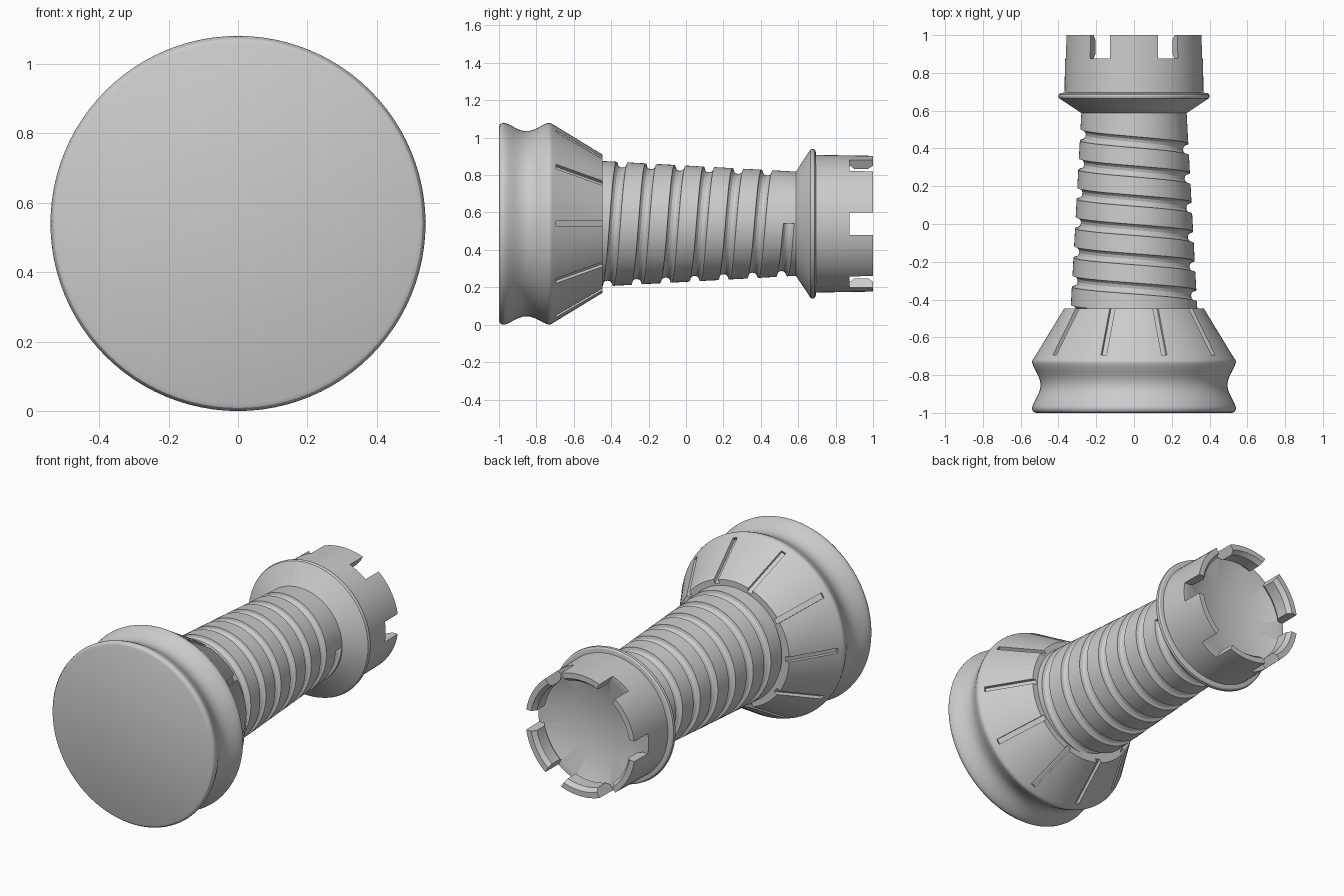
import bpy, bmesh
from math import sin, cos, pi, tau, atan
from mathutils import Vector, Matrix

AXIS_Z = 0.54
SIDES = 96
if "Cube" in bpy.data.objects:
    bpy.data.objects.remove(bpy.data.objects["Cube"])

grey = bpy.data.materials.new("plain grey")
grey.use_nodes = True
grey.diffuse_color = (0.6, 0.6, 0.6, 1)
grey.node_tree.nodes["Principled BSDF"].inputs["Base Color"].default_value = (0.6, 0.6, 0.6, 1)


def finish(bm, name):
    bmesh.ops.recalc_face_normals(bm, faces=bm.faces[:])
    mesh = bpy.data.meshes.new(name)
    bm.to_mesh(mesh)
    bm.free()
    mesh.materials.append(grey)
    obj = bpy.data.objects.new(name, mesh)
    bpy.context.collection.objects.link(obj)
    return obj


def skin(rings, name):
    """Join rings of points into a closed solid with flat ends."""
    bm = bmesh.new()
    rows = [[bm.verts.new(p) for p in ring] for ring in rings]
    for a, b in zip(rows, rows[1:]):
        for i in range(len(a)):
            j = (i + 1) % len(a)
            bm.faces.new((a[i], a[j], b[j], b[i]))
    bm.faces.new(rows[0])
    bm.faces.new(rows[-1])
    return finish(bm, name)


def around(r, y, a):
    return Vector((r * cos(a), y, AXIS_Z + r * sin(a)))


def lathe(profile, name):
    return skin([[around(r, y, tau * i / SIDES) for i in range(SIDES)]
                 for r, y in profile], name)


def radial_boxes(count, size, r, y, tilt, name):
    """Boxes spaced around the long axis, sized (radial, along, across)."""
    bm = bmesh.new()
    for k in range(count):
        mat = (Matrix.Translation((0, 0, AXIS_Z)) @ Matrix.Rotation(-tau * k / count, 4, "Y")
               @ Matrix.Translation((r, y, 0)) @ Matrix.Rotation(tilt, 4, "Z")
               @ Matrix.Diagonal((*size, 1)))
        bmesh.ops.create_cube(bm, size=1, matrix=mat)
    return finish(bm, name)


def activate(obj):
    bpy.ops.object.select_all(action="DESELECT")
    obj.select_set(True)
    bpy.context.view_layer.objects.active = obj


def carve(obj, cutter):
    cutter.hide_render = True
    mod = obj.modifiers.new("carve", "BOOLEAN")
    mod.operation = "DIFFERENCE"
    mod.solver = "EXACT"
    mod.object = cutter
    activate(obj)
    bpy.ops.object.modifier_apply(modifier=mod.name)
    bpy.data.objects.remove(cutter)


def smooth(obj):
    activate(obj)
    bpy.ops.object.shade_smooth_by_angle(angle=0.5)


# Base: rounded rims, hollow waist between them and a cone
waist = [(0.538 - 0.043 * sin(pi * t / 12) ** 1.3, -0.965 + 0.225 * t / 12) for t in range(13)]
base = lathe([(0.52, -1), (0.531, -0.995), (0.538, -0.985), (0.54, -0.975)] + waist
             + [(0.54, -0.73), (0.537, -0.72), (0.53, -0.71), (0.37, -0.447)], "base")
slope = atan(0.16 / 0.263)
carve(base, radial_boxes(10, (0.04, 0.32, 0.03), 0.437, -0.557, slope, "slot_cutter"))

# Shaft: tapered column with a spiral groove
shaft = lathe([(0.336, -0.46), (0.278, 0.6)], "shaft")
STEPS, TURNS, PITCH = 480, 6.7, 0.155
rings = []
for s in range(STEPS + 1):
    a = -tau * TURNS * s / STEPS
    y = 0.55 + PITCH * a / tau
    r = 0.311 - 0.055 * y
    rings.append([around(r + 0.03 * cos(tau * k / 12), y + 0.03 * sin(tau * k / 12), a)
                  for k in range(12)])
carve(shaft, skin(rings, "groove_cutter"))

# Crown: flared collar, wall and hollow cup, with six notches
crown = lathe([(0.278, 0.587), (0.385, 0.658), (0.396, 0.665), (0.4, 0.675), (0.398, 0.686),
               (0.39, 0.693), (0.368, 0.696), (0.363, 1), (0.33, 1), (0.31, 0.975),
               (0.31, 0.9), (0.33, 0.876), (0.2, 0.82)], "crown")
carve(crown, radial_boxes(6, (0.2, 0.26, 0.12), 0.36, 1.005, 0, "notch_cutter"))

for part in (base, shaft, crown):
    smooth(part)
